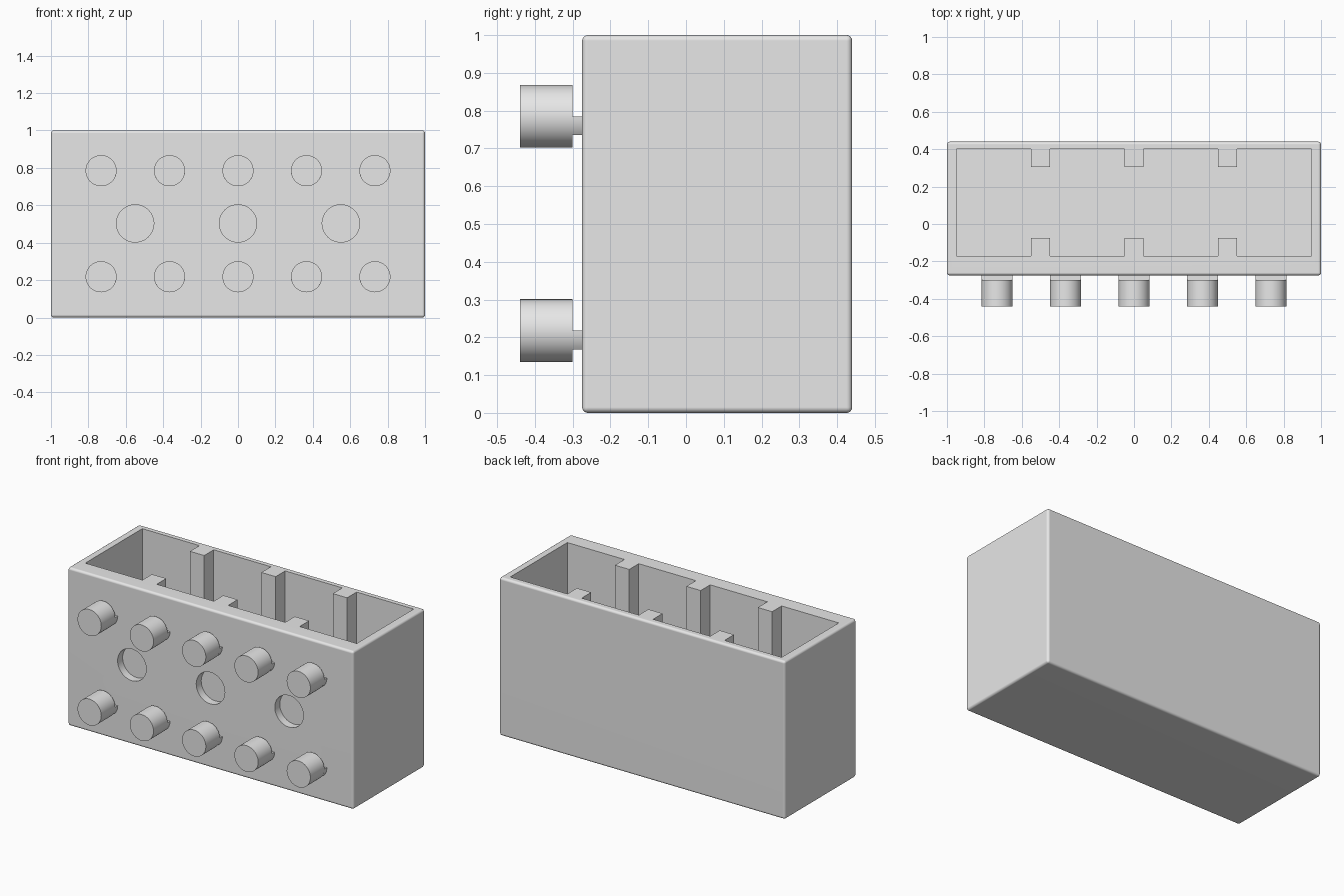
import bpy, bmesh, math

if "Cube" in bpy.data.objects:
    bpy.data.objects.remove(bpy.data.objects["Cube"])

grey = bpy.data.materials.new("light grey")
grey.diffuse_color = (0.8, 0.8, 0.8, 1)
grey.use_nodes = True
grey.node_tree.nodes["Principled BSDF"].inputs["Base Color"].default_value = grey.diffuse_color

FRONT, BACK = -0.275, 0.44


def make_object(name, bm):
    bmesh.ops.recalc_face_normals(bm, faces=bm.faces)
    mesh = bpy.data.meshes.new(name)
    bm.to_mesh(mesh)
    bm.free()
    mesh.materials.append(grey)
    obj = bpy.data.objects.new(name, mesh)
    bpy.context.collection.objects.link(obj)
    return obj


def prism(bm, points, offset):
    """Close an outline into a face and extrude it along the offset."""
    face = bm.faces.new([bm.verts.new(p) for p in points])
    ext = bmesh.ops.extrude_face_region(bm, geom=[face], use_keep_orig=True)
    verts = [g for g in ext["geom"] if isinstance(g, bmesh.types.BMVert)]
    bmesh.ops.translate(bm, verts=verts, vec=offset)


def disc(x, z, r, y, n=48):
    return [(x + r * math.cos(2 * math.pi * i / n), y,
             z + r * math.sin(2 * math.pi * i / n)) for i in range(n)]


def activate(obj):
    bpy.ops.object.select_all(action="DESELECT")
    obj.select_set(True)
    bpy.context.view_layer.objects.active = obj


def smooth(obj):
    activate(obj)
    bpy.ops.object.shade_smooth_by_angle(angle=math.radians(32))


# Outer block with softly rounded edges
bm = bmesh.new()
prism(bm, [(-1, FRONT, 0), (1, FRONT, 0), (1, BACK, 0), (-1, BACK, 0)], (0, 0, 1))
bmesh.ops.bevel(bm, geom=bm.edges[:], offset=0.015, segments=4, profile=0.5,
                affect="EDGES")
body = make_object("box_body", bm)

# Open compartment, its outline notched by three ribs on each long wall
near, far, rib = -0.17, 0.40, 0.095
outline = [(-0.95, near)]
for x in (-0.5, 0, 0.5):
    outline += [(x - 0.05, near), (x - 0.05, near + rib),
                (x + 0.05, near + rib), (x + 0.05, near)]
outline += [(0.95, near), (0.95, far)]
for x in (0.5, 0, -0.5):
    outline += [(x + 0.05, far), (x + 0.05, far - rib),
                (x - 0.05, far - rib), (x - 0.05, far)]
outline.append((-0.95, far))
bm = bmesh.new()
prism(bm, [(x, y, 0.05) for x, y in outline], (0, 0, 1.2))
cavity = make_object("compartment_cutter", bm)

# Three shallow round recesses in the front
bm = bmesh.new()
for x in (-0.55, 0, 0.55):
    prism(bm, disc(x, 0.503, 0.1, FRONT - 0.1), (0, 0.15, 0))
recesses = make_object("recess_cutter", bm)

for cutter in (cavity, recesses):
    cutter.hide_render = True
    mod = body.modifiers.new("cut", "BOOLEAN")
    mod.operation = "DIFFERENCE"
    mod.solver = "EXACT"
    mod.object = cutter
    activate(body)
    bpy.ops.object.modifier_apply(modifier=mod.name)
    bpy.data.objects.remove(cutter)
smooth(body)
weighted = body.modifiers.new("even shading", "WEIGHTED_NORMAL")
weighted.keep_sharp = True

# Two rows of round pegs, each held by a thin slice of the same round section
R, NECK = 0.083, 0.05
a = math.asin(NECK / R)
for row, z in (("lower", 0.218), ("upper", 0.785)):
    bm = bmesh.new()
    for i in range(5):
        x = (i - 2) * 0.366
        prism(bm, disc(x, z, R, -0.44), (0, 0.14, 0))
        arc = [-a * k / 6 for k in range(7)]
        arc += [-math.pi + t for t in [a * k / 6 for k in range(6, -1, -1)]]
        prism(bm, [(x + R * math.cos(t), -0.30, z + R * math.sin(t)) for t in arc],
              (0, 0.03, 0))
    smooth(make_object(row + "_pegs", bm))
